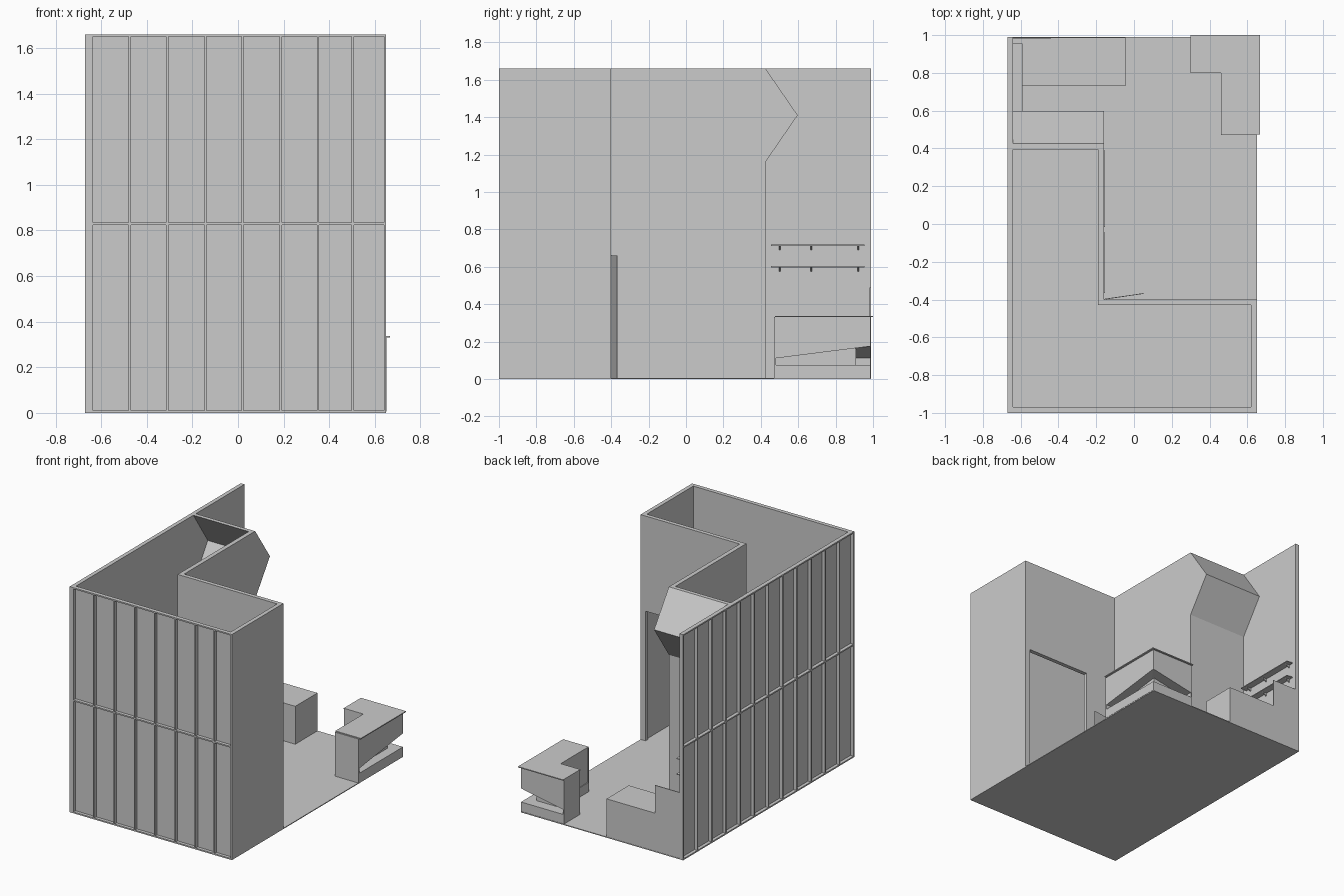
import bpy, bmesh

if "Cube" in bpy.data.objects:
    bpy.data.objects.remove(bpy.data.objects["Cube"])


def prisms(name, parts):
    """One object from a list of (profile, axis, lo, hi) extrusions."""
    bm = bmesh.new()
    for pts, axis, lo, hi in parts:
        def at(p, t):
            c = list(p)
            c.insert(axis, t)
            return c
        a = [bm.verts.new(at(p, lo)) for p in pts]
        b = [bm.verts.new(at(p, hi)) for p in pts]
        n = len(pts)
        bm.faces.new(a)
        bm.faces.new(b[::-1])
        for i in range(n):
            bm.faces.new((a[i], b[i], b[(i + 1) % n], a[(i + 1) % n]))
    bmesh.ops.recalc_face_normals(bm, faces=bm.faces[:])
    me = bpy.data.meshes.new(name)
    bm.to_mesh(me)
    bm.free()
    ob = bpy.data.objects.new(name, me)
    bpy.context.collection.objects.link(ob)
    return ob


def blk(x0, x1, y0, y1, z0, z1):
    return ([(x0, y0), (x1, y0), (x1, y1), (x0, y1)], 2, z0, z1)


H = 1.66
F = 0.006      # floor thickness
S = 0.01       # batten width
rails = (0, 0.824, H - S)

prisms("floor", [blk(-.67, .65, -1, .99, 0, F)])

# Outer walls: thin inner skin with an open batten frame outside
prisms("left_wall_skin", [blk(-.646, -.64, -1 + S, .99 - S, 0, H)])
prisms("front_wall_skin", [blk(-.645, .65, -.976, -.97, 0, H)])

left = [blk(-.67, -.637, -1, -1 + S, 0, H)]
for i in range(1, 13):
    y = -1 + i * (1.98 / 12)
    left.append(blk(-.67, -.64, y, y + S, 0, H))
for z in rails:
    left.append(blk(-.67, -.64, -1, .99, z, z + S))
prisms("left_wall_frame", left)

front = []
for x in (-.48, -.315, -.148, .015, .182, .346, .498, .64):
    front.append(blk(x, x + S, -1, -.97, 0, H))
for z in rails:
    front.append(blk(-.64, .65, -1, -.97, z, z + S))
prisms("front_wall_frame", front)

# Storage room walls, with a doorway in the back one
prisms("right_wall", [blk(.62, .65, -.97, -.40, 0, H)])
prisms("doorway_wall", [([(-.16, 0), (.095, 0), (.095, .96), (.61, .96), (.61, 0),
                          (.65, 0), (.65, H), (-.16, H)], 1, -.43, -.40)])
prisms("inner_side_wall", [([(-.43, 0), (.425, 0), (.425, 1.16), (.597, 1.41),
                             (.425, H), (-.43, H)], 0, -.19, -.158)])

# Bent wall that bulges outwards near the top
prisms("bent_wall", [([(.395, 0), (.425, 0), (.425, 1.16), (.597, 1.41), (.425, H),
                       (.395, H), (.563, 1.41), (.395, 1.16)], 0, -.64, -.17)])

# Flat panels on the inner side wall and a leaf standing ajar beside it
prisms("wall_panels", [blk(-.158, -.154, -.365, -.045, F, .60),
                       blk(-.158, -.154, -.015, .39, F, .65)])
prisms("ajar_leaf", [([(-.156, -.40), (.05, -.37), (.05, -.366), (-.156, -.396)],
                      2, F, .66)])

# Bench with an upright end panel
prisms("bench", [blk(-.64, -.045, .73, .988, F, .285)])
prisms("bench_end_panel", [blk(-.64, -.44, .982, .988, .285, .49)])

# Two shelves on brackets
shelves = []
for z in (.60, .715):
    shelves.append(blk(-.64, -.59, .455, .955, z - .003, z + .003))
    for y in (.50, .67, .92):
        shelves.append(([(-.64, z), (-.60, z), (-.64, z - .025)], 1, y - .004, y + .004))
prisms("shelves", shelves)

# L-shaped desk: top, tapered outer body, recessed core and plinth
L_top = [(.30, .80), (.46, .80), (.46, .475), (.667, .475), (.667, 1.0), (.30, 1.0)]
prisms("desk_top", [(L_top, 2, .33, .337)])
L_core = [(.31, .80), (.465, .80), (.465, .48), (.58, .48), (.58, .91), (.31, .91)]
prisms("desk_core", [(L_core, 2, F, .33)])
L_base = [(.305, .80), (.46, .80), (.46, .475), (.652, .475), (.652, .987), (.305, .987)]
prisms("desk_plinth", [(L_base, 2, F, .075)])
prisms("desk_body", [
    ([(.475, .11), (.987, .175), (.987, .33), (.475, .33)], 0, .575, .652),
    ([(.305, .11), (.652, .175), (.652, .33), (.305, .33)], 1, .905, .987)])
prisms("desk_end_panels", [blk(.46, .652, .47, .48, F, .33),
                           blk(.302, .312, .80, .987, F, .33)])
